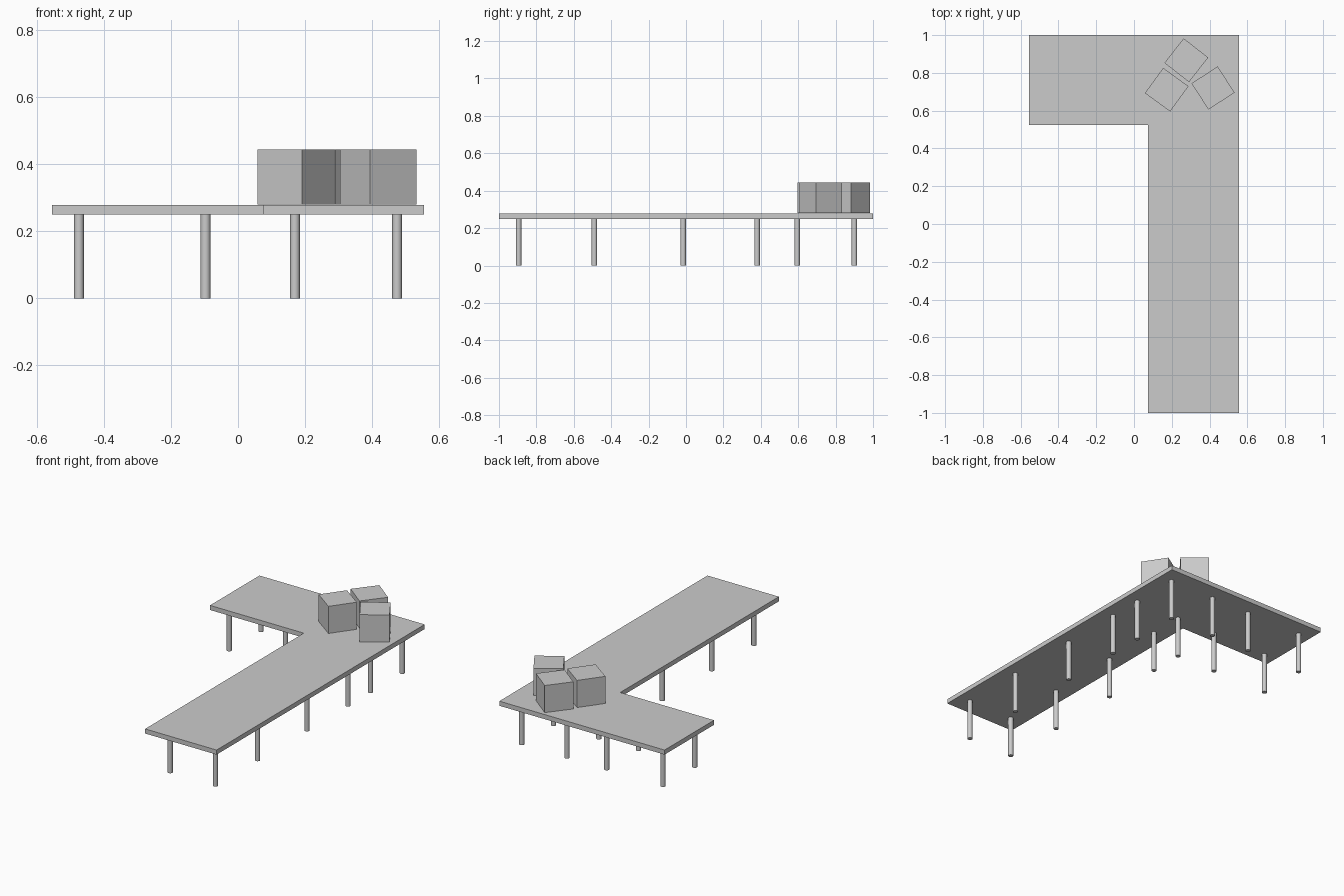
import bpy, bmesh, math
from mathutils import Matrix

if "Cube" in bpy.data.objects:
    bpy.data.objects.remove(bpy.data.objects["Cube"])

grey = bpy.data.materials.new("plain_grey")
grey.diffuse_color = (0.6, 0.6, 0.6, 1)
grey.use_nodes = True
grey.node_tree.nodes["Principled BSDF"].inputs["Base Color"].default_value = grey.diffuse_color


def add_object(name, bm):
    mesh = bpy.data.meshes.new(name)
    bmesh.ops.recalc_face_normals(bm, faces=bm.faces)
    bm.to_mesh(mesh)
    bm.free()
    obj = bpy.data.objects.new(name, mesh)
    obj.data.materials.append(grey)
    bpy.context.collection.objects.link(obj)
    return obj


# L-shaped table top: outline extruded upwards
TOP_LOW, TOP_HIGH = 0.25, 0.278
outline = [(0.075, -1), (0.556, -1), (0.556, 1), (-0.556, 1), (-0.556, 0.525), (0.075, 0.525)]
bm = bmesh.new()
face = bm.faces.new([bm.verts.new((x, y, TOP_LOW)) for x, y in outline])
new = bmesh.ops.extrude_face_region(bm, geom=[face], use_keep_orig=True)["geom"]
bmesh.ops.translate(bm, vec=(0, 0, TOP_HIGH - TOP_LOW),
                    verts=[g for g in new if isinstance(g, bmesh.types.BMVert)])
add_object("table_top", bm)


# Round legs in pairs along the long arm and the short arm
def leg(name, x, y):
    bm = bmesh.new()
    bmesh.ops.create_cone(bm, cap_ends=True, segments=24, radius1=0.0145, radius2=0.0145,
                          depth=TOP_LOW, matrix=Matrix.Translation((x, y, TOP_LOW / 2)))
    for f in bm.faces:
        f.smooth = len(f.verts) == 4
    for e in bm.edges:
        e.smooth = all(len(f.verts) == 4 for f in e.link_faces)
    add_object(name, bm)


for x in (0.17, 0.475):
    for i, y in enumerate((-0.895, -0.49, -0.015, 0.38, 0.595, 0.90)):
        leg(f"long_arm_leg_{i}", x, y)
for x in (-0.475, -0.097):
    for i, y in enumerate((0.595, 0.90)):
        leg(f"short_arm_leg_{i}", x, y)

# Three turned boxes near the corner
SIZE = 0.165
for name, x, y, angle in (("back_box", 0.277, 0.867, -38),
                          ("left_box", 0.173, 0.711, -36),
                          ("right_box", 0.4185, 0.72, 33)):
    bm = bmesh.new()
    bmesh.ops.create_cube(bm, size=SIZE, matrix=Matrix.Translation((x, y, 0.28 + SIZE / 2))
                          @ Matrix.Rotation(math.radians(angle), 4, "Z"))
    add_object(name, bm)
